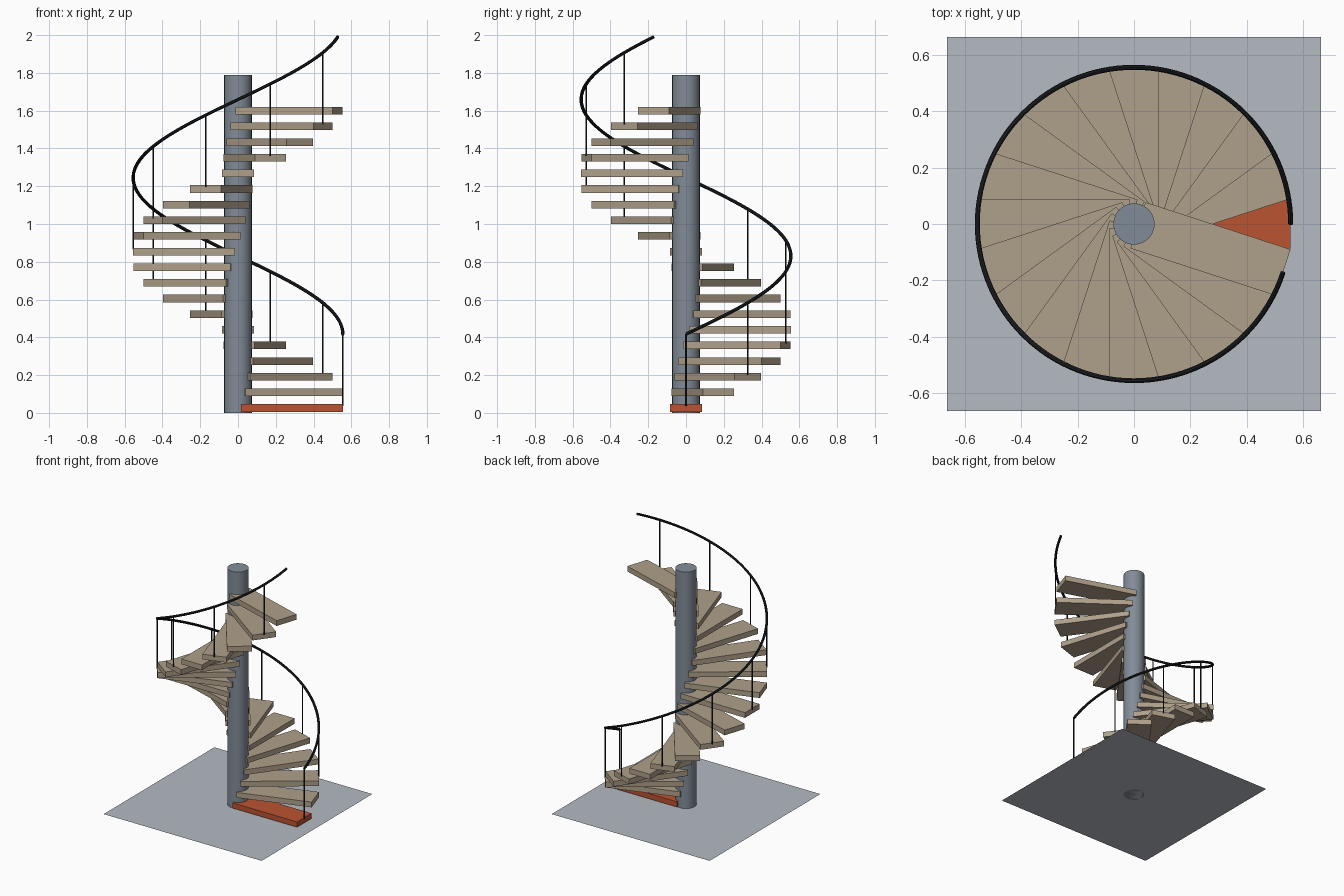
import bpy, bmesh, math
from mathutils import Matrix, Vector

if "Cube" in bpy.data.objects:
    bpy.data.objects.remove(bpy.data.objects["Cube"])

STEPS = 20
TURN = math.radians(18)      # rotation per step
RISE = 0.0828                # height per step
RADIUS = 0.555               # handrail and tread reach
TREAD_TOP, TREAD_H = 0.046, 0.04
RAIL_START = 0.417


def material(name, rgb):
    m = bpy.data.materials.new(name)
    m.diffuse_color = (*rgb, 1)
    m.use_nodes = True
    m.node_tree.nodes["Principled BSDF"].inputs["Base Color"].default_value = m.diffuse_color
    return m


wood = material("tan wood", (0.43, 0.35, 0.255))
red = material("brick red", (0.50, 0.088, 0.032))
steel = material("blue grey steel", (0.222, 0.262, 0.314))
floor_grey = material("pale grey", (0.46, 0.49, 0.54))
black = material("black iron", (0.011, 0.013, 0.016))


def add_object(name, bm, mat):
    me = bpy.data.meshes.new(name)
    bm.to_mesh(me)
    bm.free()
    me.materials.append(mat)
    ob = bpy.data.objects.new(name, me)
    bpy.context.collection.objects.link(ob)
    return ob


def box(name, lo, hi, turn, mat):
    bm = bmesh.new()
    lo, hi = Vector(lo), Vector(hi)
    size = Matrix.Diagonal((*(hi - lo), 1))
    place = Matrix.Rotation(turn, 4, 'Z') @ Matrix.Translation((lo + hi) / 2) @ size
    bmesh.ops.create_cube(bm, size=1, matrix=place)
    return add_object(name, bm, mat)


def cylinder(name, x, y, z0, z1, r, sides, mat):
    bm = bmesh.new()
    bmesh.ops.create_cone(bm, cap_ends=True, segments=sides, radius1=r, radius2=r,
                          depth=z1 - z0, matrix=Matrix.Translation((x, y, (z0 + z1) / 2)))
    return add_object(name, bm, mat)


def smooth(ob):
    bpy.ops.object.select_all(action='DESELECT')
    ob.select_set(True)
    bpy.context.view_layer.objects.active = ob
    bpy.ops.object.shade_smooth_by_angle(angle=math.radians(35))


# Floor sheet
bm = bmesh.new()
bmesh.ops.create_grid(bm, x_segments=1, y_segments=1, size=0.662)
add_object("floor", bm, floor_grey)

# Central pole
smooth(cylinder("pole", 0, 0, 0, 1.79, 0.073, 32, steel))

# Treads, with a baluster on every second one
for i in range(STEPS):
    a, top = i * TURN, TREAD_TOP + i * RISE
    box(f"tread_{i}", (0.015, -0.086, top - TREAD_H), (RADIUS, 0.086, top), a,
        wood if i else red)
    if i % 2 == 0:
        cylinder(f"baluster_{i}", RADIUS * math.cos(a), RADIUS * math.sin(a),
                 top - 0.01, RAIL_START + i * RISE, 0.0045, 8, black)

# Helical handrail
curve = bpy.data.curves.new("handrail", 'CURVE')
curve.dimensions = '3D'
curve.bevel_depth = 0.009
curve.bevel_resolution = 2
curve.use_fill_caps = True
spline = curve.splines.new('POLY')
count = (STEPS - 1) * 6
spline.points.add(count)
for k, p in enumerate(spline.points):
    t = k / 6
    p.co = (RADIUS * math.cos(t * TURN), RADIUS * math.sin(t * TURN), RAIL_START + t * RISE, 1)
curve.materials.append(black)
rail = bpy.data.objects.new("handrail", curve)
bpy.context.collection.objects.link(rail)
bpy.ops.object.select_all(action='DESELECT')
rail.select_set(True)
bpy.context.view_layer.objects.active = rail
bpy.ops.object.convert(target='MESH')
smooth(bpy.context.view_layer.objects.active)
